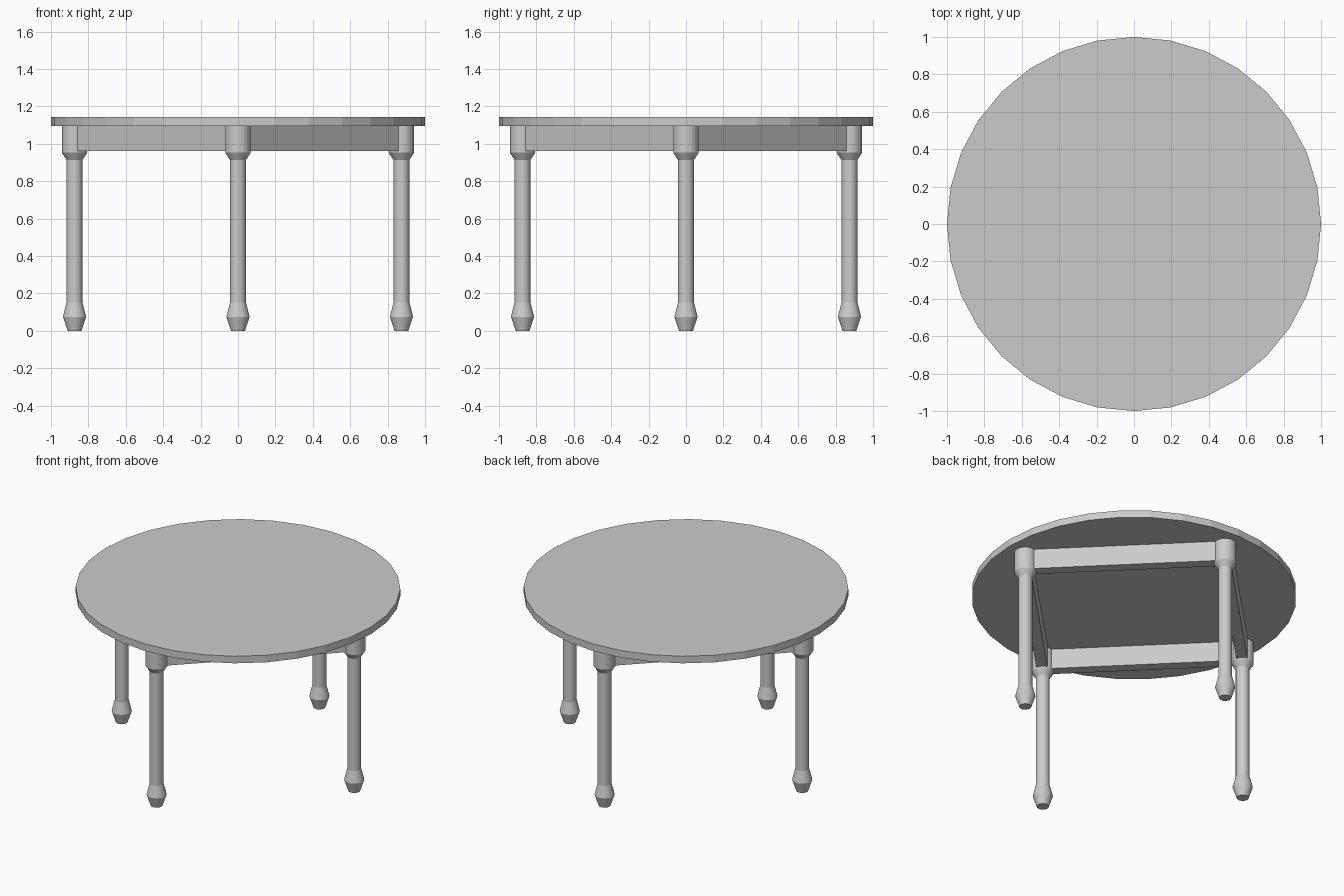
import bpy
import math

cube = bpy.data.objects.get("Cube")
if cube:
    bpy.data.objects.remove(cube, do_unlink=True)

# Single flat grey
GREY = (0.6, 0.6, 0.6, 1)
grey = bpy.data.materials.new("plain grey")
grey.use_nodes = True
grey.diffuse_color = GREY
grey.node_tree.nodes["Principled BSDF"].inputs["Base Color"].default_value = GREY

SIDES = 32
LEG_RING = 0.874
TOP_UNDER, TOP_HEIGHT = 1.096, 1.144
APRON_BOTTOM, APRON_DEPTH = 0.96, 0.07


def lathe(name, profile, location):
    """Turn a (radius, height) profile into a capped solid."""
    verts, faces = [], []
    for radius, z in profile:
        for i in range(SIDES):
            a = math.tau * i / SIDES
            verts.append((radius * math.cos(a), radius * math.sin(a), z))
    for ring in range(len(profile) - 1):
        for i in range(SIDES):
            a, b = ring * SIDES + i, ring * SIDES + (i + 1) % SIDES
            faces.append((a, b, b + SIDES, a + SIDES))
    faces.append(tuple(reversed(range(SIDES))))
    faces.append(tuple(range(len(verts) - SIDES, len(verts))))
    mesh = bpy.data.meshes.new(name)
    mesh.from_pydata(verts, [], faces)
    mesh.materials.append(grey)
    obj = bpy.data.objects.new(name, mesh)
    obj.location = location
    bpy.context.collection.objects.link(obj)
    return obj


# Round tabletop
lathe("tabletop", [(1, TOP_UNDER), (1, TOP_HEIGHT)], (0, 0, 0))

# Turned legs: foot, shaft, collar and post
leg_profile = [(0.037, 0), (0.062, 0.075), (0.043, 0.15),
               (0.043, 0.914), (0.068, 0.952), (0.068, TOP_UNDER)]
for i, side in enumerate(("left", "back", "right", "front")):
    angle = i * math.pi / 2
    lathe(side + "_leg", leg_profile,
          (LEG_RING * math.cos(angle), LEG_RING * math.sin(angle), 0))

# Apron rails joining neighbouring legs
for i, corner in enumerate(("back_left", "back_right", "front_right", "front_left")):
    angle = math.pi / 4 + i * math.pi / 2
    reach = LEG_RING * math.cos(math.pi / 4)
    bpy.ops.mesh.primitive_cube_add(
        size=1,
        location=(reach * math.cos(angle), reach * math.sin(angle),
                  (APRON_BOTTOM + TOP_UNDER) / 2),
        rotation=(0, 0, angle))
    rail = bpy.context.object
    rail.name = corner + "_apron"
    rail.scale = (APRON_DEPTH, 2 * reach, TOP_UNDER - APRON_BOTTOM)
    rail.data.materials.append(grey)
